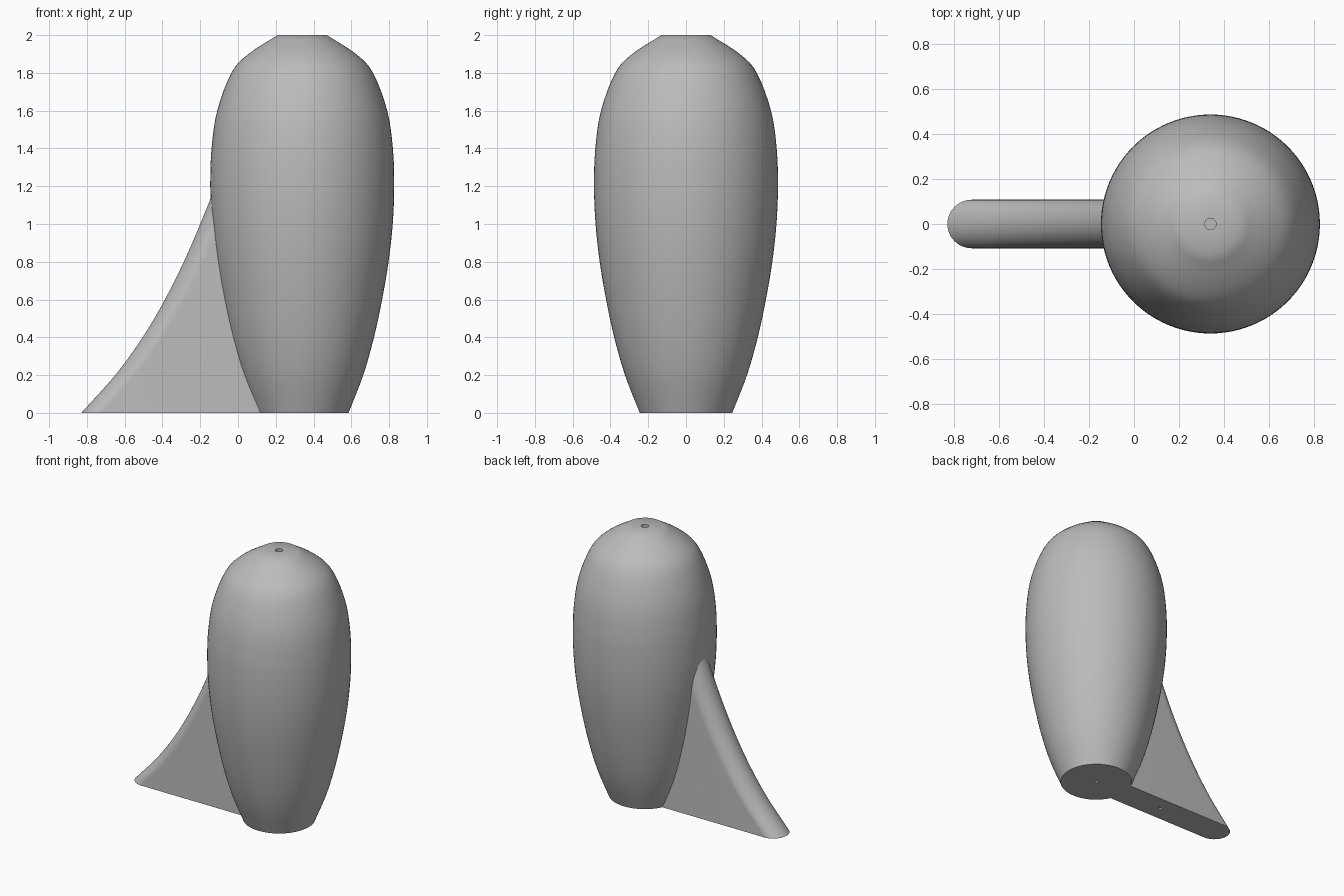
import bpy, bmesh, math
from mathutils import Vector, Matrix

if "Cube" in bpy.data.objects:
    bpy.data.objects.remove(bpy.data.objects["Cube"])

BODY_X = 0.34

grey = bpy.data.materials.new("plain grey")
grey.use_nodes = True
colour = (0.5, 0.5, 0.5, 1)
grey.diffuse_color = colour
grey.node_tree.nodes["Principled BSDF"].inputs["Base Color"].default_value = colour


def smooth_path(points, steps=4):
    """Catmull-Rom curve through 2D points."""
    p = [Vector(q) for q in points]
    p = [2 * p[0] - p[1]] + p + [2 * p[-1] - p[-2]]
    out = []
    for a, b, c, d in zip(p, p[1:], p[2:], p[3:]):
        for i in range(steps):
            t = i / steps
            out.append(0.5 * (2 * b + (c - a) * t + (2 * a - 5 * b + 4 * c - d) * t ** 2
                              + (3 * b - a - 3 * c + d) * t ** 3))
    return out + [p[-2]]


def finish(bm, name):
    bmesh.ops.recalc_face_normals(bm, faces=bm.faces)
    mesh = bpy.data.meshes.new(name)
    bm.to_mesh(mesh)
    bm.free()
    mesh.materials.append(grey)
    obj = bpy.data.objects.new(name, mesh)
    bpy.context.collection.objects.link(obj)
    return obj


def shade(obj):
    bpy.ops.object.select_all(action='DESELECT')
    obj.select_set(True)
    bpy.context.view_layer.objects.active = obj
    bpy.ops.object.shade_smooth_by_angle(angle=math.radians(35))


def loft(rings, name):
    """Bridge equal closed rings of points and cap both ends."""
    bm = bmesh.new()
    rows = [[bm.verts.new(co) for co in ring] for ring in rings]
    n = len(rows[0])
    for low, high in zip(rows, rows[1:]):
        for i in range(n):
            j = (i + 1) % n
            bm.faces.new((low[i], low[j], high[j], high[i]))
    bm.faces.new(rows[0][::-1])
    bm.faces.new(rows[-1])
    return finish(bm, name)


# Turned body: tapered shell with a small hole in the base and in the crown
side = smooth_path([(0.245, 0), (0.323, 0.2), (0.38, 0.4), (0.423, 0.6), (0.457, 0.8),
                    (0.479, 1.0), (0.487, 1.2), (0.48, 1.4), (0.45, 1.6), (0.375, 1.8),
                    (0.285, 1.9), (0.13, 2.0)])
profile = [(0.012, 0.1), (0.012, 0)] + [tuple(p) for p in side] + [(0.025, 2.0), (0.025, 1.9)]
SEGMENTS = 96
angles = [math.tau * i / SEGMENTS for i in range(SEGMENTS)]
body = loft([[(BODY_X + r * math.cos(a), r * math.sin(a), z) for a in angles]
             for r, z in profile], "body")
shade(body)

# Rear fin: round-edged sections that narrow along a concave slope into the body
HALF = 0.108
INNER = 0.13
slope = smooth_path([(-0.83, 0), (-0.65, 0.2), (-0.505, 0.4), (-0.387, 0.6),
                     (-0.287, 0.8), (-0.2, 1.0), (-0.12, 1.2), (-0.085, 1.3)])
arc = [math.pi / 2 + math.pi * i / 24 for i in range(25)]
fin = loft([[(INNER, HALF, z)]
            + [(x + HALF + HALF * math.cos(a), HALF * math.sin(a), z) for a in arc]
            + [(INNER, -HALF, z)] for x, z in slope], "fin")

# Small hole in the underside of the fin
bm = bmesh.new()
bmesh.ops.create_cone(bm, cap_ends=True, segments=24, radius1=0.012, radius2=0.012,
                      depth=0.2, matrix=Matrix.Translation((-0.235, 0, 0)))
cutter = finish(bm, "hole_cutter")
cutter.hide_render = True
hole = fin.modifiers.new("hole", 'BOOLEAN')
hole.object = cutter
hole.operation = 'DIFFERENCE'
bpy.context.view_layer.objects.active = fin
bpy.ops.object.modifier_apply(modifier=hole.name)
bpy.data.objects.remove(cutter)
shade(fin)
